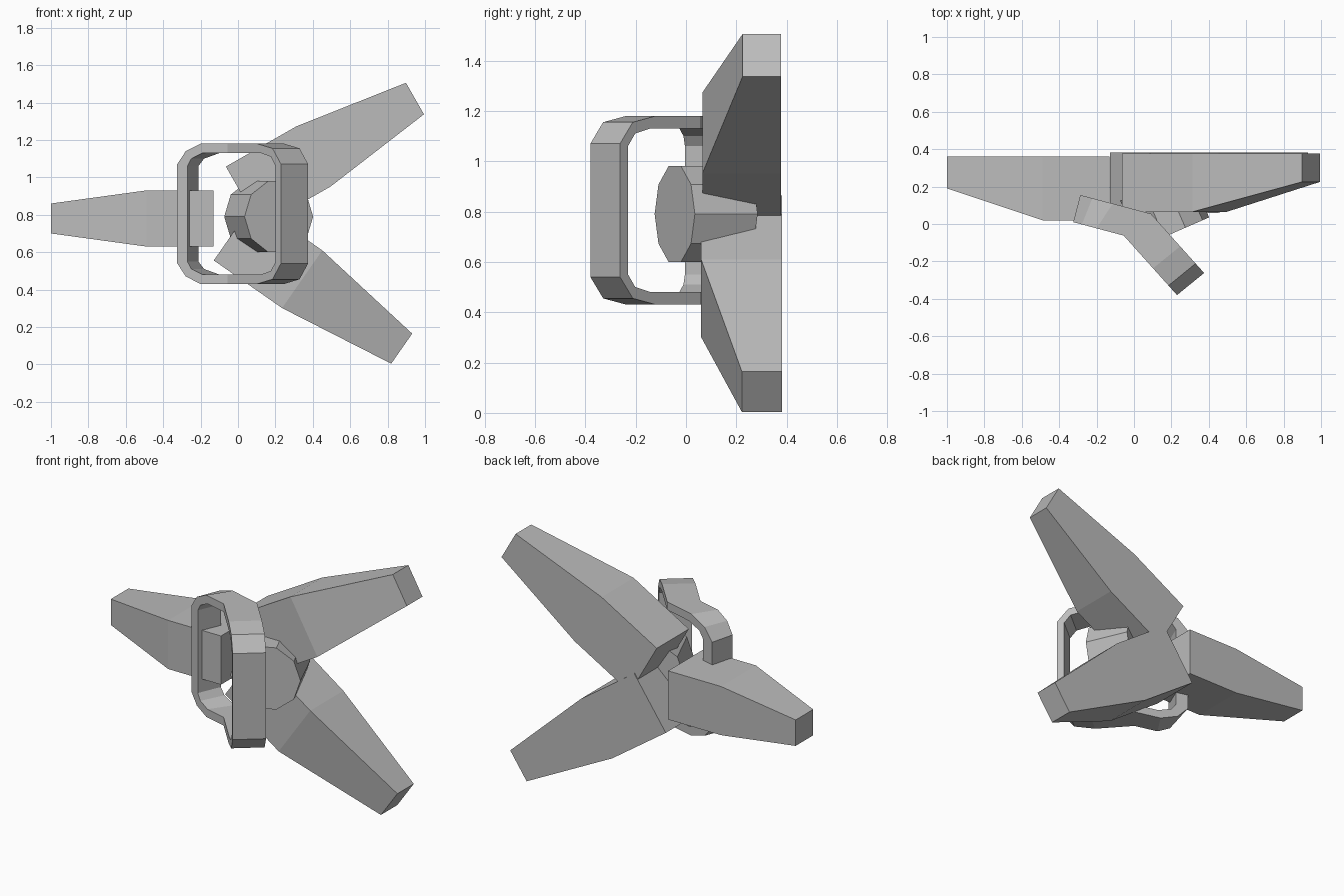
import bpy, bmesh, math
from mathutils import Vector, Matrix

if "Cube" in bpy.data.objects:
    bpy.data.objects.remove(bpy.data.objects["Cube"])

mat = bpy.data.materials.new("grey")
mat.diffuse_color = (0.5, 0.5, 0.5, 1)
mat.use_nodes = True
mat.node_tree.nodes["Principled BSDF"].inputs["Base Color"].default_value = mat.diffuse_color


def finish(name, bm):
    bmesh.ops.recalc_face_normals(bm, faces=bm.faces[:])
    me = bpy.data.meshes.new(name)
    bm.to_mesh(me)
    bm.free()
    me.materials.append(mat)
    ob = bpy.data.objects.new(name, me)
    bpy.context.collection.objects.link(ob)
    return ob


# tapered blade: rectangular sections (distance, half width, front y) lofted along a direction
def blade(name, centre, angle, sections, back):
    bm = bmesh.new()
    c, s = math.cos(math.radians(angle)), math.sin(math.radians(angle))
    rings = []
    for d, w, front in sections:
        rings.append([bm.verts.new((centre[0] + d * c - o * s, y, centre[1] + d * s + o * c))
                      for o, y in ((-w, front), (w, front), (w, back), (-w, back))])
    for a, b in zip(rings, rings[1:]):
        for i in range(4):
            j = (i + 1) % 4
            bm.faces.new((a[i], a[j], b[j], b[i]))
    bm.faces.new(rings[0])
    bm.faces.new(rings[-1])
    finish(name, bm)


blade("left_blade", (-0.13, 0.78), 180,
      ((0, 0.15, 0.02), (0.36, 0.15, 0.02), (0.87, 0.08, 0.19)), 0.36)
blade("upper_blade", (0.027, 0.897), 29.7,
      ((0, 0.185, 0.065), (0.434, 0.185, 0.065), (1.058, 0.097, 0.225)), 0.377)
blade("lower_blade", (-0.022, 0.71), -34.9,
      ((0, 0.188, 0.06), (0.445, 0.188, 0.06), (1.094, 0.098, 0.222)), 0.382)

# ten sided hub, its axis turned about z
bm = bmesh.new()
bmesh.ops.create_cone(bm, cap_ends=True, segments=10, radius1=0.2, radius2=0.2, depth=0.272)
bm.verts.ensure_lookup_table()
axis = Vector((0.4, -0.917, 0)).normalized()
side = Vector((0.917, 0.4, 0)).normalized()
# turn the ring so that corners sit level with the axis
for v in bm.verts:
    v.co.z = math.copysign(0.136, v.co.z)
ring = sorted(math.atan2(v.co.y, v.co.x) % (math.pi / 5) for v in bm.verts)[len(bm.verts) // 2]
bmesh.ops.rotate(bm, verts=bm.verts[:], cent=(0, 0, 0), matrix=Matrix.Rotation(-ring, 3, 'Z'))
for v in bm.verts:
    p = v.co.copy()
    v.co = Vector((0.164, 0.08, 0.79)) + side * p.x + Vector((0, 0, p.y)) + axis * p.z
finish("hub", bm)

# bent rounded frame: loops in (position along the bend, height), placed on front and back lines
FRONT = [Vector(p) for p in ((-0.325, 0.01), (-0.055, -0.062), (0.23, -0.38))]
BACK = [Vector(p) for p in ((-0.287, 0.155), (0.09, 0.055), (0.375, -0.262))]
OUTER = [(-1, 0.265), (-0.83, 0.335), (-0.54, 0.375), (0, 0.375),
         (0.55, 0.375), (0.84, 0.35), (1, 0.265)]
INNER = [(-0.8, 0.255), (-0.72, 0.295), (-0.5, 0.325), (0, 0.325),
         (0.62, 0.325), (0.81, 0.305), (0.9, 0.255)]


def on_line(line, t):
    return line[1].lerp(line[2], t) if t > 0 else line[1].lerp(line[0], -t)


bm = bmesh.new()
loops = []
for line, half in ((FRONT, OUTER), (BACK, OUTER), (BACK, INNER), (FRONT, INNER)):
    pts = half + [(t, -z) for t, z in reversed(half)]
    loops.append([bm.verts.new((*on_line(line, t), 0.805 + z)) for t, z in pts])
for a, b in zip(loops, loops[1:] + loops[:1]):
    for i in range(len(a)):
        j = (i + 1) % len(a)
        bm.faces.new((a[i], a[j], b[j], b[i]))
finish("bent_frame", bm)
